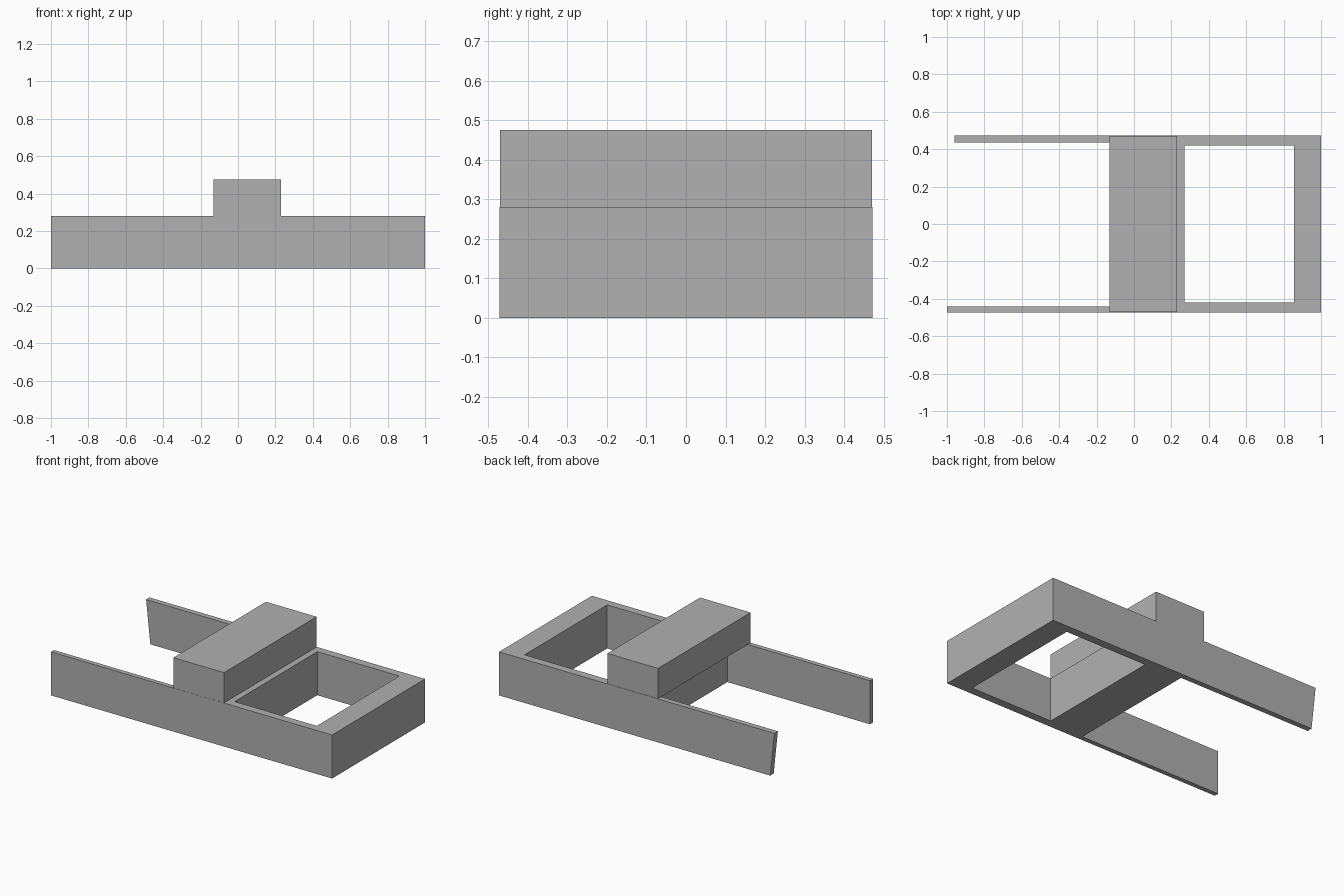
import bpy
import bmesh

cube = bpy.data.objects.get("Cube")
if cube:
    bpy.data.objects.remove(cube, do_unlink=True)

grey = bpy.data.materials.new("plain grey")
grey.use_nodes = True
COLOUR = (0.44, 0.44, 0.44, 1)
grey.diffuse_color = COLOUR
grey.node_tree.nodes["Principled BSDF"].inputs["Base Color"].default_value = COLOUR

BASE_TOP = 0.28
BLOCK_TOP = 0.475
HALF = 0.472


def rectangle(x0, x1, y0, y1):
    return [(x0, y0), (x1, y0), (x1, y1), (x0, y1)]


def prism(name, loops, z0, z1, adjust=None):
    """Extrude a flat outline, with optional hole loops, from z0 to z1."""
    bm = bmesh.new()
    edges = []
    for loop in loops:
        verts = [bm.verts.new((x, y, z0)) for x, y in loop]
        edges += [bm.edges.new((a, b)) for a, b in zip(verts, verts[1:] + verts[:1])]
    bmesh.ops.triangle_fill(bm, edges=edges, use_beauty=True, normal=(0, 0, 1))
    extruded = bmesh.ops.extrude_face_region(bm, geom=bm.faces[:], use_keep_orig=True)
    top = [g for g in extruded["geom"] if isinstance(g, bmesh.types.BMVert)]
    bmesh.ops.translate(bm, verts=top, vec=(0, 0, z1 - z0))
    if adjust:
        adjust(bm)
    bmesh.ops.recalc_face_normals(bm, faces=bm.faces[:])
    mesh = bpy.data.meshes.new(name)
    bm.to_mesh(mesh)
    bm.free()
    mesh.materials.append(grey)
    obj = bpy.data.objects.new(name, mesh)
    bpy.context.collection.objects.link(obj)
    return obj


def slant_rear_arm(bm):
    # The lower end of the rear arm is cut back slightly
    for v in bm.verts:
        if v.co.x < -0.9 and v.co.y > 0 and v.co.z < BASE_TOP / 2:
            v.co.x += 0.03


# Base frame: two thin arms, a cross wall and a rectangular opening
outline = [
    (-1, -HALF), (1, -HALF), (1, HALF), (-0.96, HALF),
    (-0.96, 0.437), (0.015, 0.437), (0.015, -0.442), (-1, -0.442),
]
opening = rectangle(0.27, 0.855, -0.42, 0.42)
prism("base_frame", [outline, opening], 0, BASE_TOP, slant_rear_arm)

# Raised block across the frame, overhanging the cross wall
prism("cross_block", [rectangle(-0.13, 0.23, -0.471, 0.47)], BASE_TOP, BLOCK_TOP)
